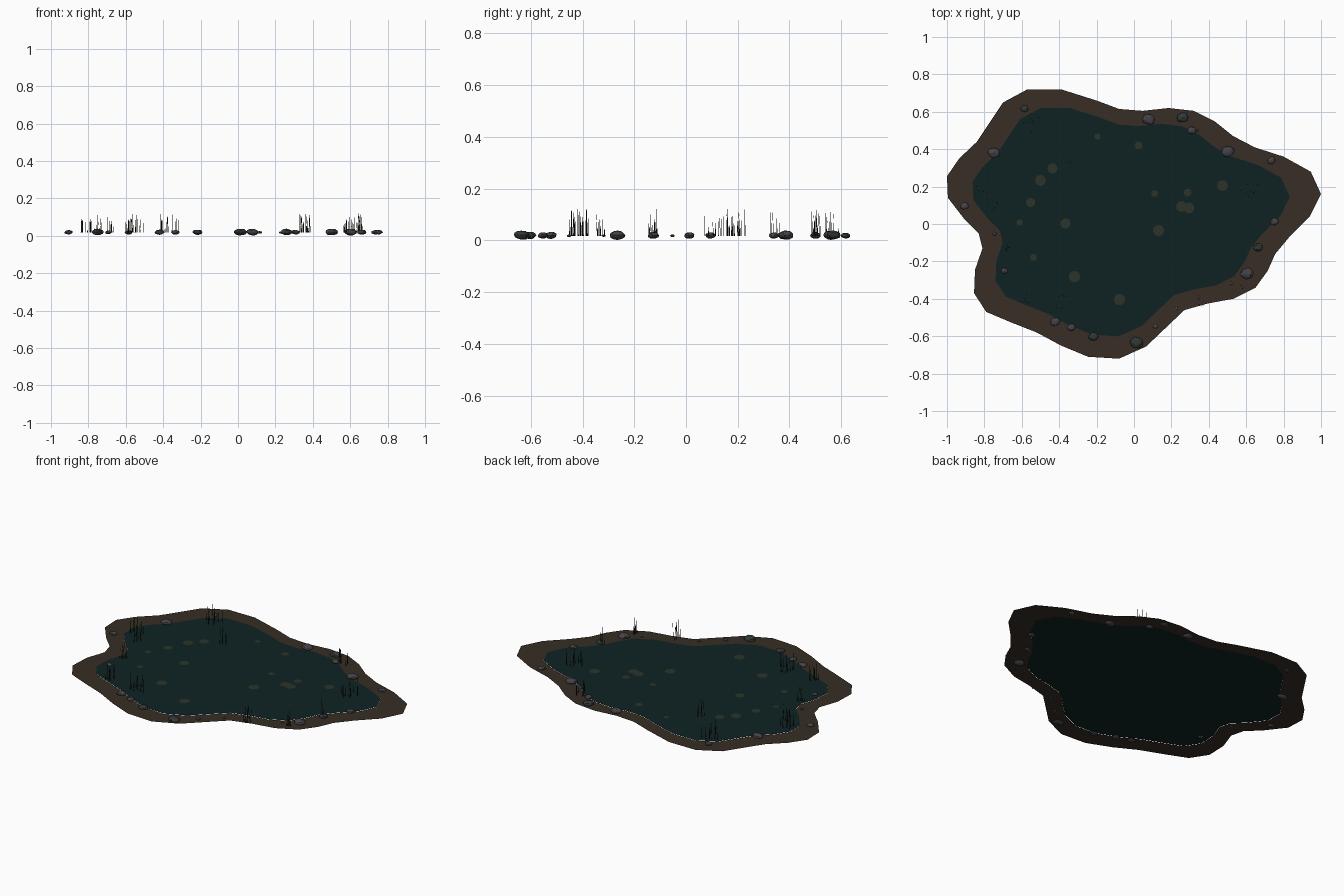
import bpy, bmesh, math, random
from mathutils import Vector, Matrix

if "Cube" in bpy.data.objects:
    bpy.data.objects.remove(bpy.data.objects["Cube"])

random.seed(4)


def material(name, rgb):
    m = bpy.data.materials.new(name)
    m.diffuse_color = (*rgb, 1)
    m.use_nodes = True
    m.node_tree.nodes["Principled BSDF"].inputs["Base Color"].default_value = m.diffuse_color
    return m


MUD = material("mud_brown", (0.038, 0.027, 0.018))
WATER = material("dark_teal_water", (0.0045, 0.0165, 0.0165))
PAD = material("dull_green_pad", (0.025, 0.034, 0.023))
STONE = material("grey_stone", (0.060, 0.056, 0.064))
MOSSY = material("mossy_stone", (0.030, 0.040, 0.037))
REED = material("dark_reed", (0.014, 0.017, 0.008))


def finish(name, bm, mat):
    mesh = bpy.data.meshes.new(name)
    bm.to_mesh(mesh)
    bm.free()
    mesh.materials.append(mat)
    ob = bpy.data.objects.new(name, mesh)
    bpy.context.collection.objects.link(ob)
    return ob


# Shoreline, clockwise from the back left
SHORE = [(-.57, .72), (-.39, .72), (-.20, .66), (-.08, .615), (.045, .605), (.185, .62),
         (.32, .605), (.43, .55), (.53, .47), (.645, .41), (.80, .36), (.945, .28),
         (1.0, .16), (.94, .04), (.83, -.07), (.755, -.16), (.715, -.25), (.65, -.34),
         (.53, -.40), (.395, -.425), (.27, -.46), (.175, -.55), (.065, -.655), (-.08, -.72),
         (-.245, -.71), (-.39, -.65), (-.52, -.58), (-.66, -.525), (-.79, -.47), (-.855, -.37),
         (-.85, -.245), (-.81, -.13), (-.83, -.05), (-.91, .03), (-.995, .14), (-1.0, .255),
         (-.935, .35), (-.84, .44), (-.77, .545), (-.70, .65)]
INNER = [(x * .848 - .015, y * .848 + .01) for x, y in SHORE]
BANK_Z, WATER_Z = .0155, .0172

# Muddy bank ring
bm = bmesh.new()
outer = [bm.verts.new((x, y, BANK_Z)) for x, y in SHORE]
inner = [bm.verts.new((x, y, BANK_Z)) for x, y in INNER]
for i in range(len(SHORE)):
    j = (i + 1) % len(SHORE)
    bm.faces.new((outer[j], outer[i], inner[i], inner[j]))
bmesh.ops.recalc_face_normals(bm, faces=bm.faces)
if sum(f.normal.z for f in bm.faces) < 0:
    bmesh.ops.reverse_faces(bm, faces=bm.faces)
finish("bank", bm, MUD)

# Water sheet
bm = bmesh.new()
bm.faces.new([bm.verts.new((x, y, WATER_Z)) for x, y in reversed(INNER)])
bmesh.ops.triangulate(bm, faces=bm.faces)
finish("water", bm, WATER)

# Floating lily pads: x, y, radius
PADS = [(-.195, .468, .016), (.024, .42, .021), (-.436, .297, .027), (-.50, .233, .029),
        (-.553, .115, .025), (-.612, .008, .016), (-.366, .003, .027), (-.537, -.179, .018),
        (-.318, -.281, .03), (-.077, -.404, .03), (.131, -.035, .03), (.11, .163, .018),
        (.286, .168, .021), (.254, .094, .029), (.294, .086, .029), (.473, .205, .029)]
bm = bmesh.new()
for i, (x, y, r) in enumerate(PADS):
    bmesh.ops.create_circle(bm, cap_ends=True, segments=12, radius=r,
                            matrix=Matrix.Translation((x, y, WATER_Z + .0015 + .0001 * i)))
finish("lily_pads", bm, PAD)

# Shore rocks: x, y, radius, mossy
ROCKS = [(.50, .388, .035, 0), (.26, .57, .033, 1), (.078, .56, .035, 0), (.308, .50, .024, 0),
         (.735, .34, .023, 0), (.75, .013, .024, 0), (.663, -.126, .026, 1), (.603, -.265, .035, 0),
         (.013, -.634, .036, 1), (-.217, -.602, .027, 1), (-.334, -.553, .023, 0),
         (-.42, -.522, .027, 0), (-.693, -.25, .018, 0), (-.906, .096, .023, 0),
         (-.75, .382, .033, 0), (-.585, .617, .022, 1), (-.746, -.052, .011, 0),
         (.52, -.318, .009, 0), (.227, -.452, .01, 0), (.115, -.548, .014, 0)]
for x, y, r, mossy in ROCKS:
    bm = bmesh.new()
    bmesh.ops.create_icosphere(bm, subdivisions=2, radius=1)
    for v in bm.verts:
        v.co *= random.uniform(.88, 1.06)
    squash = Matrix.Diagonal((r, r * .85, r * .53, 1))
    spin = Matrix.Rotation(random.uniform(-.4, .4), 4, 'Z')
    bm.transform(Matrix.Translation((x, y, .0165 + r * .1)) @ spin @ squash)
    finish("shore_rock", bm, MOSSY if mossy else STONE)

# Reed clumps: x, y, spread, blade count
CLUMPS = [(.62, .19, .05, 13), (.58, -.32, .03, 8), (.36, -.41, .035, 11), (.36, .50, .03, 9),
          (-.37, -.42, .05, 12), (-.81, .17, .045, 12), (-.74, .10, .03, 5), (-.54, .54, .05, 12),
          (-.33, .34, .025, 5), (-.68, -.14, .025, 7), (.65, -.13, .02, 5), (-.58, -.40, .03, 9)]
bm = bmesh.new()
for cx, cy, spread, count in CLUMPS:
    for _ in range(count):
        a, d = random.uniform(0, math.tau), spread * math.sqrt(random.random())
        h = random.uniform(.045, .105)
        lean = Matrix.Rotation(random.uniform(-.06, .06), 4, random.choice('XY'))
        base = Matrix.Translation((cx + d * math.cos(a), cy + d * math.sin(a), WATER_Z))
        bmesh.ops.create_cone(bm, cap_ends=True, segments=3, radius1=.0018, radius2=.0006, depth=h,
                              matrix=base @ lean @ Matrix.Translation((0, 0, h / 2)))
finish("reeds", bm, REED)
